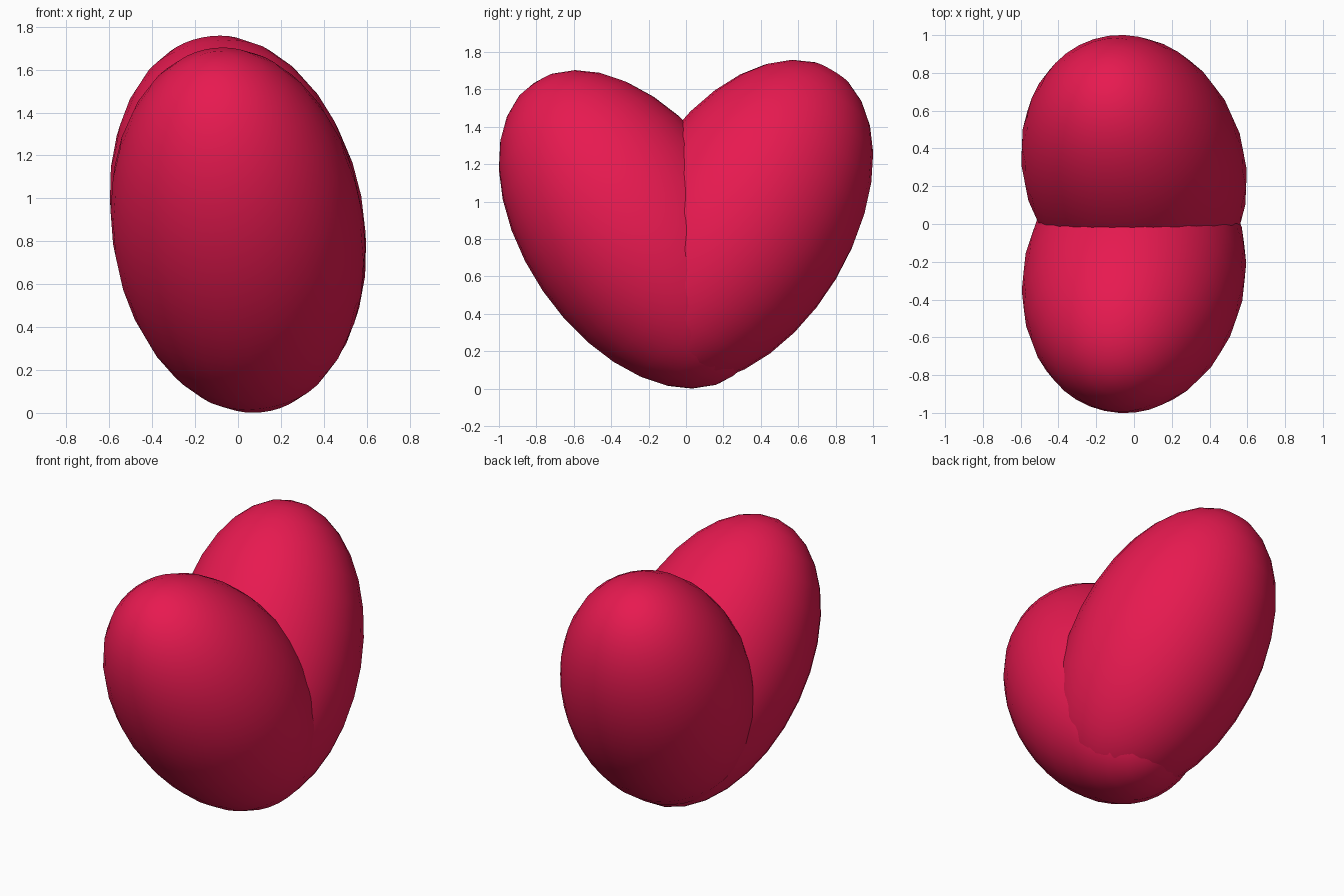
import bpy
from mathutils import Vector

if "Cube" in bpy.data.objects:
    bpy.data.objects.remove(bpy.data.objects["Cube"])

# Shared red material
red = bpy.data.materials.new("heart_red")
red.diffuse_color = (0.8, 0.01, 0.08, 1)
red.use_nodes = True
red.node_tree.nodes["Principled BSDF"].inputs["Base Color"].default_value = red.diffuse_color


def lobe(name, centre, axis):
    """Stretched sphere whose long axis points along the given direction."""
    bpy.ops.mesh.primitive_uv_sphere_add(segments=32, ring_count=16, radius=1, location=centre)
    ob = bpy.context.object
    ob.name = name
    ob.scale = (0.587, 0.587, 0.954)
    ob.rotation_euler = Vector(axis).to_track_quat('Z', 'Y').to_euler()
    bpy.ops.object.shade_smooth()
    ob.data.materials.append(red)


# Two leaning lobes that overlap at the bottom to form a heart
lobe("front_lobe", (0, -0.28, 0.852), (-0.123, -0.559, 0.82))
lobe("back_lobe", (0, 0.302, 0.892), (-0.16, 0.505, 0.848))
